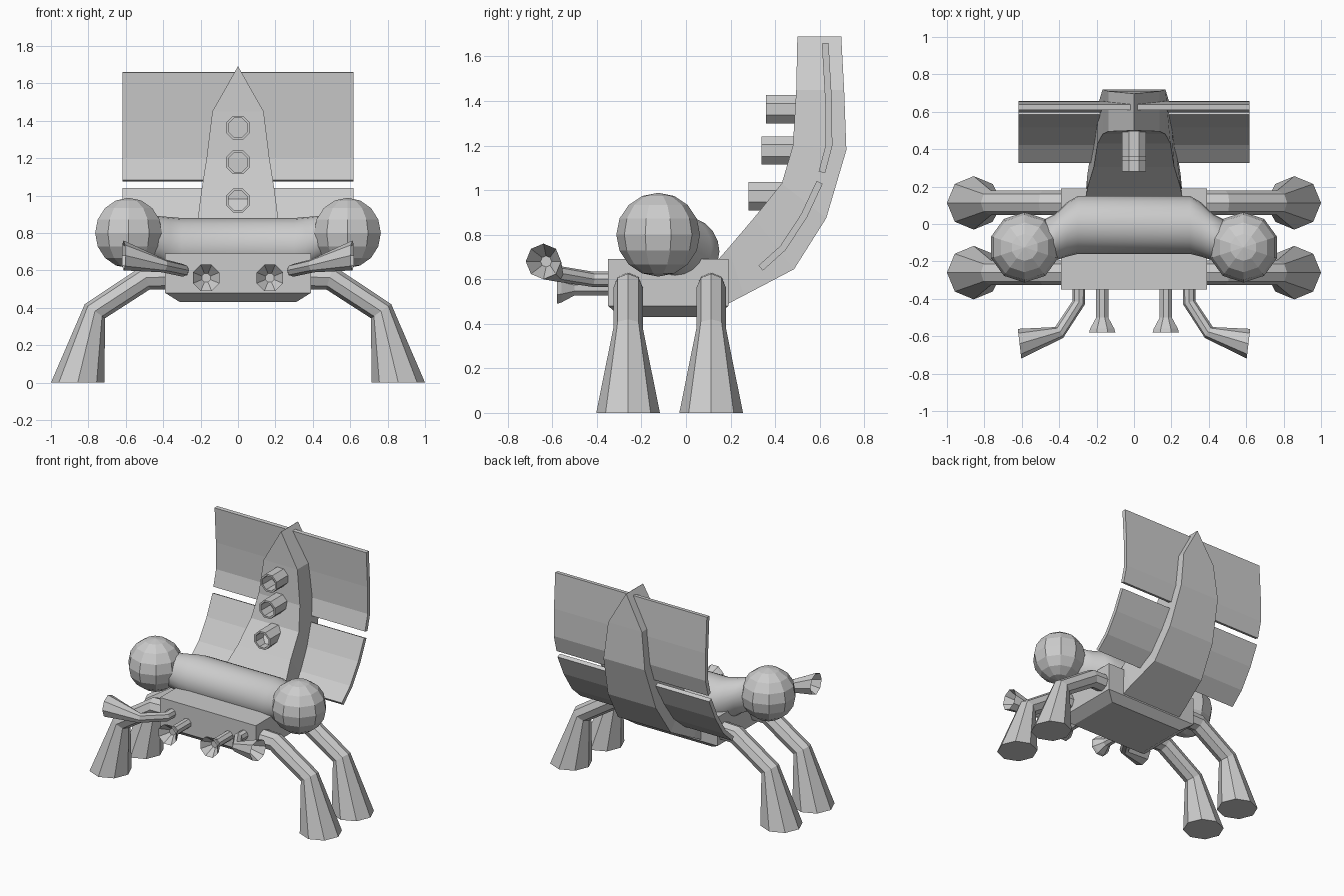
import bpy, bmesh, math
from mathutils import Vector as V

if "Cube" in bpy.data.objects:
    bpy.data.objects.remove(bpy.data.objects["Cube"])


def loft(name, rings, mirror=False, smooth=False):
    """Skin equal-length point rings into a closed solid, optionally mirrored in x."""
    bm = bmesh.new()
    vs = [[bm.verts.new(p) for p in r] for r in rings]
    n = len(vs[0])
    for a, b in zip(vs, vs[1:]):
        for i in range(n):
            j = (i + 1) % n
            bm.faces.new((a[i], a[j], b[j], b[i]))
    bm.faces.new(vs[0])
    bm.faces.new(vs[-1])
    if mirror:
        geo = bmesh.ops.duplicate(bm, geom=bm.verts[:] + bm.edges[:] + bm.faces[:])["geom"]
        for v in geo:
            if isinstance(v, bmesh.types.BMVert):
                v.co.x *= -1
    bmesh.ops.remove_doubles(bm, verts=bm.verts[:], dist=1e-5)
    bmesh.ops.recalc_face_normals(bm, faces=bm.faces[:])
    me = bpy.data.meshes.new(name)
    bm.to_mesh(me)
    bm.free()
    ob = bpy.data.objects.new(name, me)
    bpy.context.collection.objects.link(ob)
    if smooth:
        me.shade_smooth()
    return ob


def ring(c, t, side, r, n, phase=0.0):
    """Regular polygon around c, facing along t."""
    t = V(t).normalized()
    up = t.cross(V(side)).normalized()
    s = up.cross(t)
    a = [phase + 2 * math.pi * i / n for i in range(n)]
    return [V(c) + r * (math.cos(k) * up + math.sin(k) * s) for k in a]


def tube(name, path, radii, side, n=8, end=None, dish=None, mirror=True, phase=0.0, smooth=False):
    """Tapered tube; dish = (depth, inner radius) hollows the far end."""
    p = [V(q) for q in path]
    rings = []
    for i, q in enumerate(p):
        t = V((0, 0, 0))
        if i > 0:
            t += (q - p[i - 1]).normalized()
        if i < len(p) - 1:
            t += (p[i + 1] - q).normalized()
        if i == len(p) - 1 and end:
            t = V(end)
        rings.append(ring(q, t, side, radii[i], n, phase))
    if dish:
        t = t.normalized()
        if dish[1] > radii[-1] * 0.6:
            rings.append(ring(p[-1], t, side, dish[1], n, phase))
        rings.append(ring(p[-1] - t * dish[0], t, side, dish[1], n, phase))
    return loft(name, rings, mirror, smooth)


def rect(x, y0, y1, z):
    return [(-x, y0, z), (x, y0, z), (x, y1, z), (-x, y1, z)]


# Body with a chamfered underside
loft("body", [rect(0.31, -0.29, 0.13, 0.43), rect(0.39, -0.35, 0.19, 0.48),
              rect(0.39, -0.35, 0.19, 0.69)])

# Cross tube over the body, bending forward into the side globes
half = [((0.30, -0.005, 0.725), 0.155), ((0.36, -0.03, 0.74), 0.145),
        ((0.42, -0.07, 0.765), 0.125), ((0.52, -0.11, 0.79), 0.115)]
pts = [((-c[0], c[1], c[2]), r) for c, r in reversed(half)] + half
loft("cross_tube", [ring(c, (1, 0, 0), (0, 1, 0), r, 20) for c, r in pts], smooth=True)

# Side globes
for sx, label in ((1, "right"), (-1, "left")):
    bpy.ops.mesh.primitive_uv_sphere_add(segments=10, ring_count=8, radius=0.188,
                                         location=(sx * 0.585, -0.125, 0.80))
    bpy.context.object.name = "globe_" + label

# Legs with flared feet
for y, label in ((-0.26, "front"), (0.113, "rear")):
    tube(label + "_legs",
         [(0.34, y, 0.565), (0.49, y, 0.562), (0.765, y, 0.382), (0.857, y, 0)],
         [0.066, 0.066, 0.066, 0.143], (0, 1, 0), end=(0, 0, -1))

# Bent front arms with flared ends
tube("front_arms",
     [(0.295, -0.30, 0.60), (0.295, -0.42, 0.60), (0.40, -0.58, 0.625), (0.612, -0.64, 0.68)],
     [0.034, 0.034, 0.036, 0.08], (0, 0, 1), end=(1, -0.12, 0), dish=(0.1, 0.025))

# Front nozzles
tube("front_nozzles",
     [(0.17, -0.33, 0.56), (0.17, -0.50, 0.56), (0.17, -0.56, 0.56), (0.17, -0.58, 0.56)],
     [0.035, 0.035, 0.07, 0.076], (0, 0, 1), dish=(0.06, 0.025), phase=math.pi / 8)

# Curved tail fin: inner y z, outer y z, half width
fin = [(0.12, 0.66, 0.15, 0.47, 0.26), (0.19, 0.74, 0.26, 0.527, 0.25),
       (0.305, 0.875, 0.485, 0.645, 0.215), (0.43, 1.03, 0.63, 0.875, 0.195),
       (0.48, 1.20, 0.72, 1.18, 0.168), (0.495, 1.45, 0.71, 1.45, 0.137),
       (0.50, 1.69, 0.697, 1.69, 0.001)]
loft("tail_fin", [[(-w, a, b), (w, a, b), (w, c, d), (-w, c, d)] for a, b, c, d, w in fin])

# Wing panels crossing the tail fin
panels = {"lower_panel": [(0.335, 0.65), (0.435, 0.74), (0.53, 0.885), (0.60, 1.035)],
          "upper_panel": [(0.61, 1.08), (0.642, 1.20), (0.64, 1.40), (0.625, 1.66)]}
for name, line in panels.items():
    rings = []
    for i, q in enumerate(line):
        a, b = V(line[max(i - 1, 0)]), V(line[min(i + 1, len(line) - 1)])
        t = (b - a).normalized() * 0.015
        n = (t.y, -t.x)
        lo, hi = (q[0] - n[0], q[1] - n[1]), (q[0] + n[0], q[1] + n[1])
        rings.append([(-0.618, *lo), (0.618, *lo), (0.618, *hi), (-0.618, *hi)])
    loft(name, rings)

# Hollow tail nozzles
for i, (z, y0, y1) in enumerate(((0.973, 0.28, 0.46), (1.178, 0.34, 0.51), (1.363, 0.36, 0.52))):
    tube("tail_nozzle_%d" % (i + 1), [(0, y1, z), (0, y0, z)], [0.069, 0.069], (1, 0, 0),
         dish=(0.11, 0.055), mirror=False, phase=math.pi / 8)
